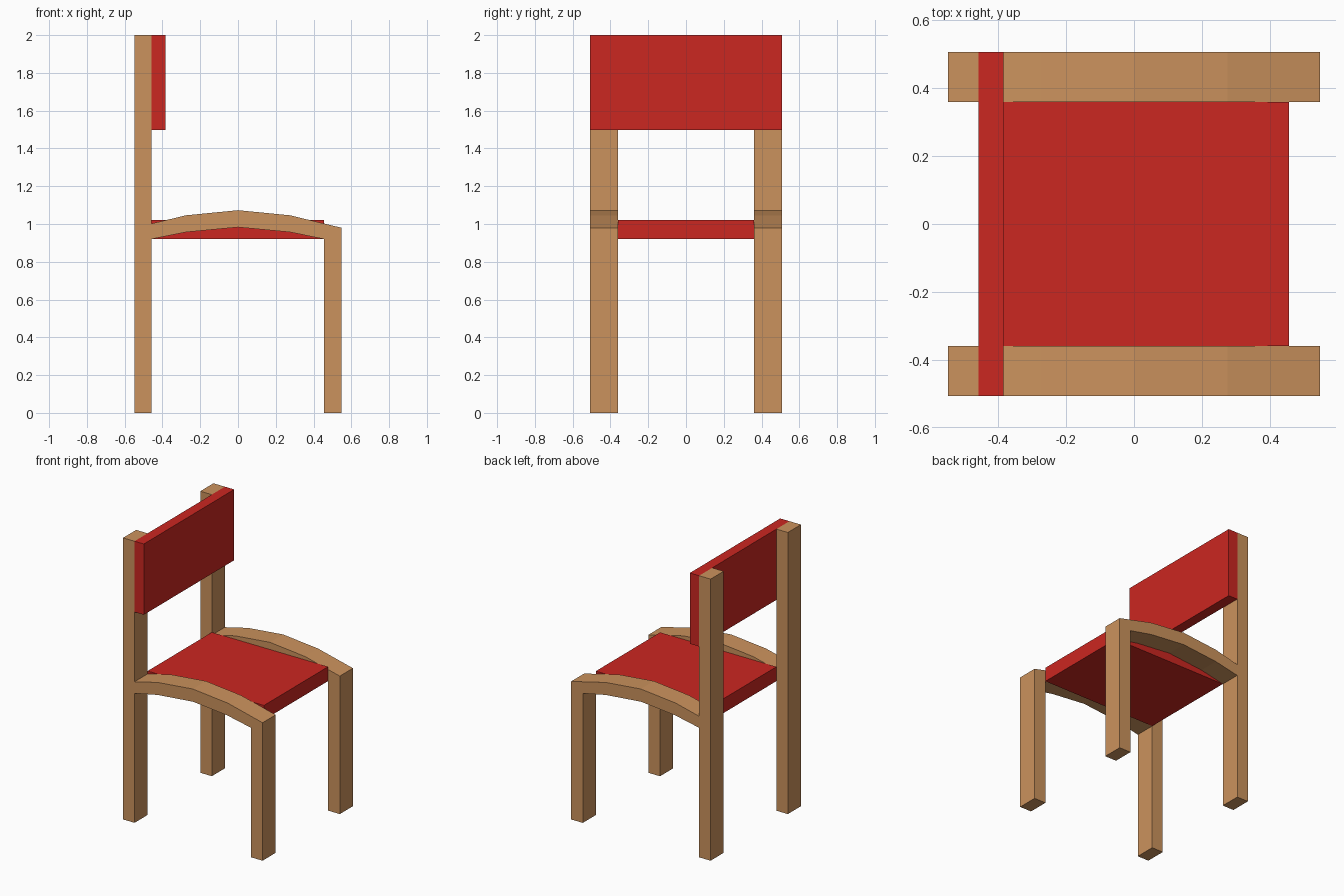
import bpy
import bmesh

if "Cube" in bpy.data.objects:
    bpy.data.objects.remove(bpy.data.objects["Cube"])


def material(name, color):
    mat = bpy.data.materials.new(name)
    mat.diffuse_color = color
    mat.use_nodes = True
    mat.node_tree.nodes["Principled BSDF"].inputs["Base Color"].default_value = mat.diffuse_color
    return mat


def extrude_profile(name, profile, y0, y1, mat):
    """Extrude an XZ outline along y from y0 to y1."""
    bm = bmesh.new()
    face = bm.faces.new([bm.verts.new((x, y0, z)) for x, z in profile])
    res = bmesh.ops.extrude_face_region(bm, geom=[face])
    moved = [g for g in res["geom"] if isinstance(g, bmesh.types.BMVert)]
    bmesh.ops.translate(bm, verts=moved, vec=(0, y1 - y0, 0))
    bmesh.ops.recalc_face_normals(bm, faces=bm.faces)
    mesh = bpy.data.meshes.new(name)
    bm.to_mesh(mesh)
    bm.free()
    mesh.materials.append(mat)
    obj = bpy.data.objects.new(name, mesh)
    bpy.context.collection.objects.link(obj)
    return obj


def rect(x0, x1, z0, z1):
    return [(x0, z0), (x1, z0), (x1, z1), (x0, z1)]


wood = material("wood", (0.60, 0.29, 0.11, 1))
red = material("red_fabric", (0.60, 0.02, 0.015, 1))

# Side frame: back post, arched rail and front leg in one outline
frame_outline = [
    (-0.548, 0), (-0.458, 0),
    (-0.458, 0.92), (-0.275, 0.957), (0, 0.983), (0.275, 0.957), (0.456, 0.92),
    (0.456, 0), (0.548, 0), (0.548, 0.98),
    (0.275, 1.046), (0, 1.073), (-0.275, 1.046), (-0.458, 1.002),
    (-0.458, 2), (-0.548, 2),
]
frame = extrude_profile("side_frames", frame_outline, 0.36, 0.507, wood)
mirror = frame.modifiers.new("Mirror", "MIRROR")
mirror.use_axis = (False, True, False)

# Seat between the frames
extrude_profile("seat", rect(-0.458, 0.456, 0.92, 1.022), -0.36, 0.36, red)

# Backrest across the front of the posts
extrude_profile("backrest", rect(-0.458, -0.385, 1.497, 2.0), -0.507, 0.507, red)
